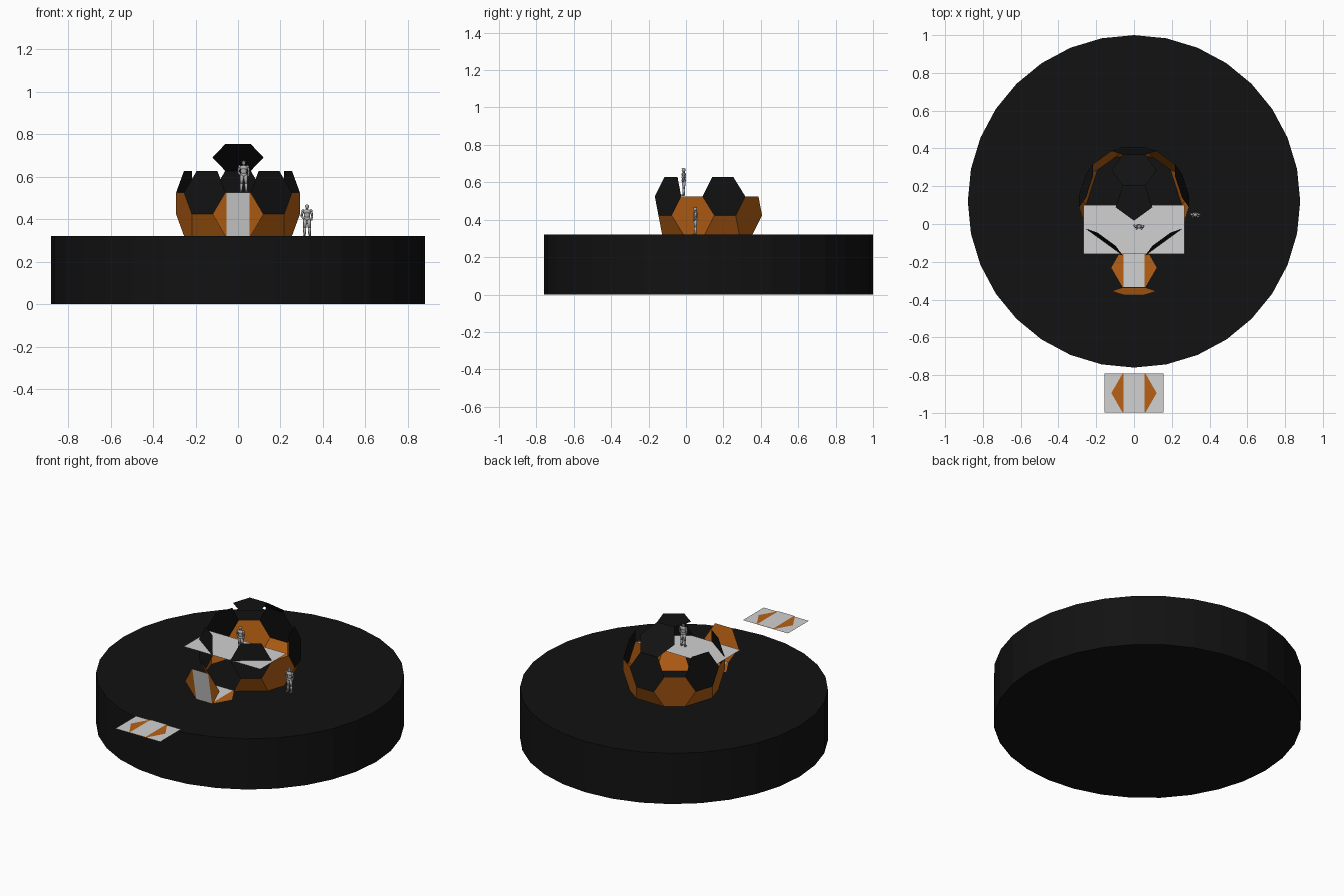
import bpy, bmesh, math
from mathutils import Vector, Matrix

if "Cube" in bpy.data.objects:
    bpy.data.objects.remove(bpy.data.objects["Cube"])

A = 0.12                              # panel edge length
C = Vector((0, 0.12, 0.474))          # centre of the faceted dome
FLOOR = 0.32


def mat(name, rgb):
    m = bpy.data.materials.new(name)
    m.diffuse_color = (*rgb, 1)
    m.use_nodes = True
    m.node_tree.nodes["Principled BSDF"].inputs["Base Color"].default_value = m.diffuse_color
    return m


BLACK = mat("black", (0.006, 0.006, 0.006))
ORANGE = mat("burnt orange", (0.48, 0.12, 0.007))
LIGHT = mat("light grey", (0.64, 0.64, 0.64))
STATUE = mat("figure grey", (0.42, 0.42, 0.42))


def finish(bm, name, material):
    me = bpy.data.meshes.new(name)
    bm.to_mesh(me)
    bm.free()
    me.materials.append(material)
    ob = bpy.data.objects.new(name, me)
    bpy.context.collection.objects.link(ob)
    return ob


def sheet(name, pts, material):
    bm = bmesh.new()
    bm.faces.new([bm.verts.new(p) for p in pts])
    return finish(bm, name, material)


def frame(az, lat):
    """outward, sideways and upward directions of a dome facet"""
    a, l = math.radians(az), math.radians(lat)
    n = Vector((math.cos(l) * math.cos(a), math.cos(l) * math.sin(a), math.sin(l)))
    t = Vector((-math.sin(a), math.cos(a), 0))
    u = Vector((-math.sin(l) * math.cos(a), -math.sin(l) * math.sin(a), math.cos(l)))
    return n, t, u


def polygon(c, t, u, sides, start):
    r = A / (2 * math.sin(math.pi / sides))
    ang = [math.radians(start) + k * 2 * math.pi / sides for k in range(sides)]
    return [c + t * r * math.cos(g) + u * r * math.sin(g) for g in ang]


def facet(name, az, lat, sides, start, material, shift=Vector()):
    n, t, u = frame(az, lat)
    c = C + n * A * (2.267 if sides == 6 else 2.327) + shift
    return sheet(name, polygon(c, t, u, sides, start), material)


def rect(name, c, t, u, hw, hh, material):
    return sheet(name, [c - t * hw - u * hh, c + t * hw - u * hh,
                        c + t * hw + u * hh, c - t * hw + u * hh], material)


# round base
bm = bmesh.new()
bmesh.ops.create_cone(bm, cap_ends=True, segments=32, radius1=0.88, radius2=0.88, depth=FLOOR,
                      matrix=Matrix.Translation((0, 0.12, FLOOR / 2)) @ Matrix.Rotation(math.pi / 2, 4, 'Z'))
finish(bm, "round_base", BLACK)

# dome walls: black upper hexagons, orange lower hexagons and pentagons
for k in range(5):
    az = 90 + 72 * k
    facet(f"upper_wall_{k}", az, 10.81, 6, 0, BLACK)
    facet(f"lower_infill_{k}", az, -26.57, 5, 54, ORANGE)
    if k != 0:
        facet(f"lower_wall_{k}", -90 + 72 * k, -10.81, 6, 0, ORANGE)

# roof panels
facet("roof_hexagon", 90, 52.62, 6, 0, BLACK)
facet("roof_pentagon", 90, 90, 5, 90, BLACK)

# fold-out door: flat ramp, then a raised panel at its end
X, Y, Z = Vector((1, 0, 0)), Vector((0, 1, 0)), Vector((0, 0, 1))
H = A * math.sqrt(3) / 2
ramp = Vector((0, -0.127 - H, FLOOR + 0.003))
sheet("ramp_panel", polygon(ramp, X, Y, 6, 0), ORANGE)
rect("ramp_strip", ramp + Z * 0.002, X, Y, 0.055, H, LIGHT)
n, t, u = frame(-90, -10.81)
gap = Vector((0, -2 * H, 0))
facet("door_panel", -90, -10.81, 6, 0, ORANGE, gap)
rect("door_strip", C + n * (A * 2.267 + 0.002) + gap, t, u, 0.055, H, LIGHT)

# separate landing plate in front
land = Vector((0, -0.895, 0.36))
rect("landing_plate", land, X, Y, 0.157, H, LIGHT)
sheet("landing_hexagon", polygon(land + Z * 0.002, X, Y, 6, 0), ORANGE)
rect("landing_strip", land + Z * 0.004, X, Y, 0.055, H, LIGHT)

# upper floor
DECK = 0.527
rect("upper_floor", Vector((0, -0.03, DECK)), X, Y, 0.268, 0.13, LIGHT)


def limb(bm, p, q, r1, r2):
    p, q = Vector(p), Vector(q)
    m = Matrix.Translation((p + q) / 2) @ (q - p).to_track_quat('Z', 'Y').to_matrix().to_4x4()
    bmesh.ops.create_cone(bm, cap_ends=True, segments=10, radius1=r1, radius2=r2,
                          depth=(q - p).length, matrix=m)


def ball(bm, p, s):
    bmesh.ops.create_uvsphere(bm, u_segments=12, v_segments=8, radius=1,
                              matrix=Matrix.Translation(p) @ Matrix.Diagonal((*s, 1)))


# standing figures, 0.15 tall, one hand on the hip
def figure(name, loc):
    bm = bmesh.new()
    for s in (-1, 1):
        limb(bm, (s * .012, 0, .004), (s * .011, 0, .040), .0055, .0075)
        limb(bm, (s * .011, 0, .040), (s * .008, 0, .080), .0075, .0100)
        ball(bm, (s * .013, -.005, .004), (.006, .012, .004))
        ball(bm, (s * .019, 0, .120), (.007, .007, .007))
    limb(bm, (-.019, 0, .120), (-.026, .004, .096), .006, .005)
    limb(bm, (-.026, .004, .096), (-.015, -.008, .080), .005, .004)
    limb(bm, (.019, 0, .120), (.024, .002, .096), .006, .005)
    limb(bm, (.024, .002, .096), (.021, -.006, .074), .005, .004)
    ball(bm, (0, 0, .082), (.017, .012, .011))
    ball(bm, (0, 0, .100), (.015, .011, .022))
    ball(bm, (0, 0, .115), (.020, .012, .012))
    limb(bm, (0, 0, .120), (0, 0, .132), .006, .005)
    ball(bm, (0, -.001, .138), (.0085, .0100, .0115))
    limb(bm, (0, -.002, .143), (0, -.002, .146), .011, .010)
    ob = finish(bm, name, STATUE)
    for p in ob.data.polygons:
        p.use_smooth = True
    ob.location = loc


figure("outside_figure", (0.325, 0.05, FLOOR))
figure("upper_floor_figure", (0.027, -0.012, DECK))
